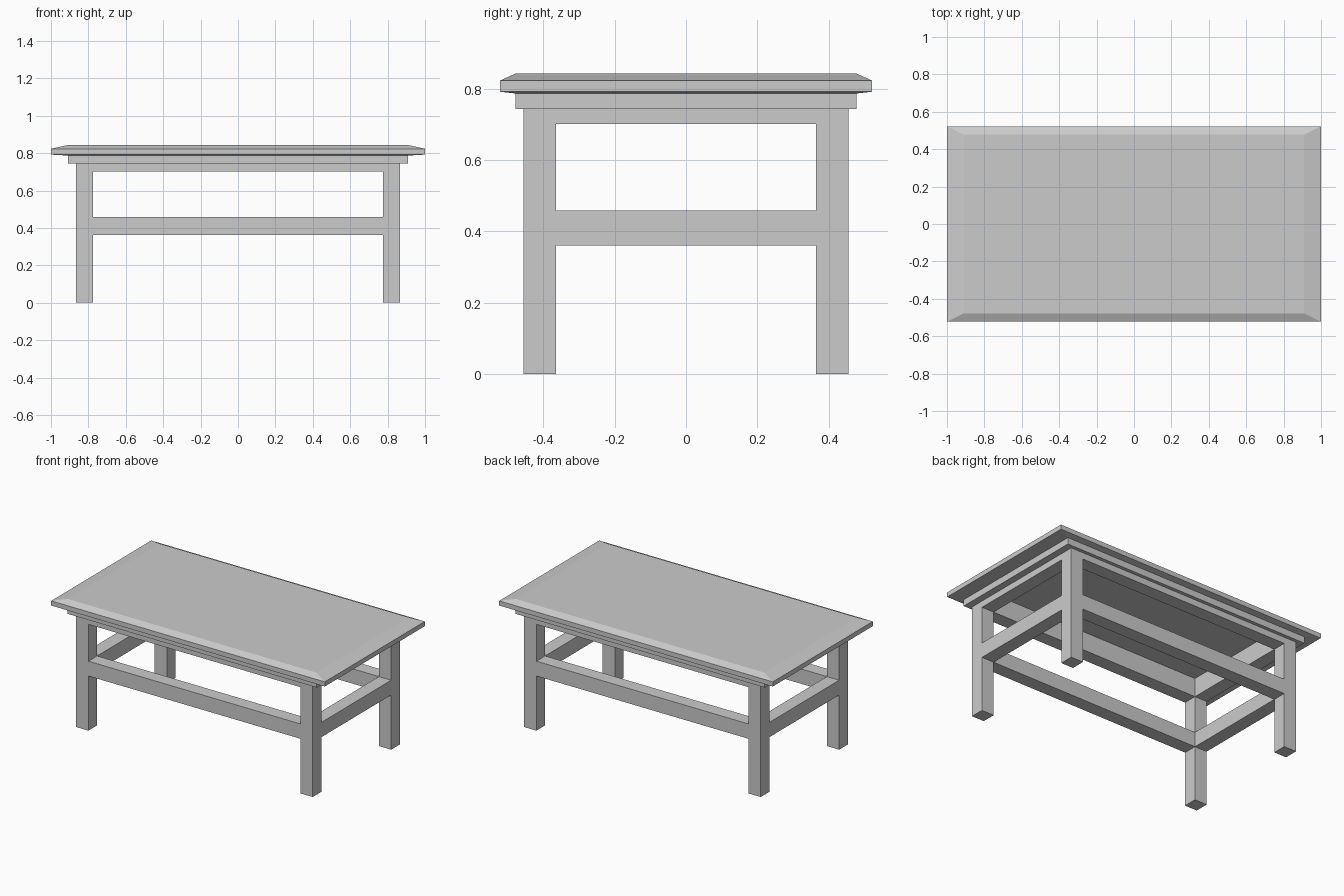
import bpy, bmesh

if "Cube" in bpy.data.objects:
    bpy.data.objects.remove(bpy.data.objects["Cube"])


def loop_object(name, loops, closed):
    """Skin stacked rectangles (half x, half y, z); cap the ends or close into a ring."""
    bm = bmesh.new()
    rings = [[bm.verts.new((sx * hx, sy * hy, z))
              for sx, sy in ((-1, -1), (1, -1), (1, 1), (-1, 1))]
             for hx, hy, z in loops]
    pairs = list(zip(rings, rings[1:]))
    if closed:
        pairs.append((rings[-1], rings[0]))
    else:
        bm.faces.new(rings[0])
        bm.faces.new(rings[-1])
    for a, b in pairs:
        for i in range(4):
            j = (i + 1) % 4
            bm.faces.new((a[i], a[j], b[j], b[i]))
    bmesh.ops.recalc_face_normals(bm, faces=bm.faces)
    mesh = bpy.data.meshes.new(name)
    bm.to_mesh(mesh)
    bm.free()
    obj = bpy.data.objects.new(name, mesh)
    bpy.context.collection.objects.link(obj)
    return obj


def box(name, x0, x1, y0, y1, z0, z1):
    bpy.ops.mesh.primitive_cube_add(size=1, location=((x0 + x1) / 2, (y0 + y1) / 2, (z0 + z1) / 2))
    obj = bpy.context.object
    obj.name = name
    obj.scale = (x1 - x0, y1 - y0, z1 - z0)
    bpy.ops.object.transform_apply(location=True, rotation=False, scale=True)
    return obj


def mirror(obj, x, y):
    mod = obj.modifiers.new("Mirror", 'MIRROR')
    mod.use_axis = (x, y, False)


LX, LY = 0.865, 0.455   # outer faces of the legs
IX, IY = 0.775, 0.364   # inner faces of the legs

# Table top: bevelled upper edge, hollowed underside
loop_object("table_top", [
    (IX, IY, 0.825), (IX, IY, 0.787), (0.91, 0.478, 0.787),
    (1.0, 0.522, 0.792), (1.0, 0.522, 0.823), (0.91, 0.478, 0.843)], False)

# Apron frame: wide moulding above, narrow rail flush with the legs below
loop_object("apron_frame", [
    (IX, IY, 0.787), (IX, IY, 0.702), (LX, LY, 0.702),
    (LX, LY, 0.744), (0.91, 0.478, 0.744), (0.91, 0.478, 0.787)], True)

# Four legs
mirror(box("legs", IX, LX, IY, LY, 0, 0.702), True, True)

# Stretchers between the legs
mirror(box("long_stretchers", -IX, IX, IY, LY, 0.361, 0.459), False, True)
mirror(box("short_stretchers", IX, LX, -IY, IY, 0.361, 0.459), True, False)
